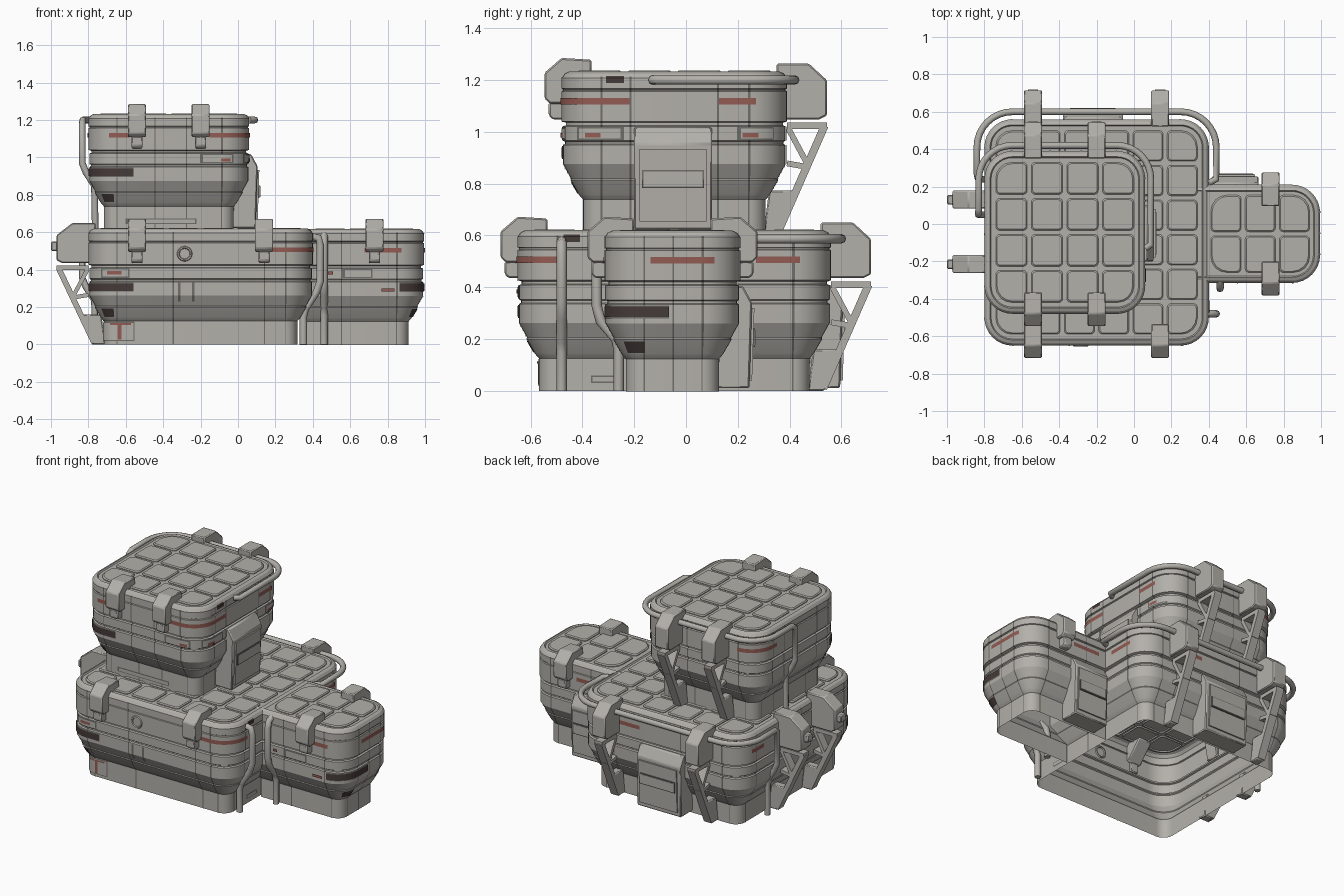
import bpy, bmesh, math
from mathutils import Vector

cube = bpy.data.objects.get("Cube")
if cube:
    bpy.data.objects.remove(cube)


def material(name, rgb):
    m = bpy.data.materials.new(name)
    m.use_nodes = True
    m.diffuse_color = (*rgb, 1)
    m.node_tree.nodes["Principled BSDF"].inputs["Base Color"].default_value = (*rgb, 1)
    return m


GREY = material("warm grey", (0.45, 0.435, 0.40))
SEAM = material("seam grey", (0.16, 0.155, 0.14))
RED = material("faded red", (0.29, 0.105, 0.085))
DARK = material("dark brown", (0.06, 0.043, 0.04))

# Module: x range, y range, base height
MAIN = (-0.8, 0.4, -0.65, 0.56, 0.0)
ANNEX = (0.0, 0.995, -0.315, 0.21, -0.002)
TOWER = (-0.8, 0.06, -0.48, 0.39, 0.613)
RADIUS = 0.15

# Wall profile: inset and height
WALL = [(.083, 0), (.083, .125), (.072, .137), (.066, .145), (.034, .2), (.036, .206),
        (.005, .262), (.005, .335), (.013, .34), (.013, .348), (.005, .353), (.005, .408),
        (.016, .412), (.016, .422), (0, .427), (0, .543), (.006, .546), (.006, .551),
        (0, .554), (0, .595), (.012, .612), (.03, .62), (.036, .612), (.055, .612)]


def new_object(name, bm, mat):
    bmesh.ops.recalc_face_normals(bm, faces=bm.faces)
    me = bpy.data.meshes.new(name)
    bm.to_mesh(me)
    bm.free()
    me.materials.append(mat)
    ob = bpy.data.objects.new(name, me)
    bpy.context.collection.objects.link(ob)
    return ob


def outline(m, segs=8, step=None):
    """Rounded rectangle as (point, outward normal) pairs, counter-clockwise."""
    x0, x1, y0, y1, _ = m
    pts = []
    for k, (cx, cy) in enumerate([(x1 - RADIUS, y0 + RADIUS), (x1 - RADIUS, y1 - RADIUS),
                                  (x0 + RADIUS, y1 - RADIUS), (x0 + RADIUS, y0 + RADIUS)]):
        for i in range(segs + 1):
            a = math.pi / 2 * (k - 1 + i / segs)
            n = Vector((math.cos(a), math.sin(a)))
            pts.append((Vector((cx, cy)) + n * RADIUS, n))
    if not step:
        return pts
    dense = []
    for (p, n), (q, nq) in zip(pts, pts[1:] + pts[:1]):
        count = max(1, round((q - p).length / step))
        dense += [(p.lerp(q, i / count), n.lerp(nq, i / count)) for i in range(count)]
    return dense


def inset_at(z):
    for (d0, z0), (d1, z1) in zip(WALL, WALL[1:]):
        if z0 <= z <= z1 and z1 > z0:
            return d0 + (d1 - d0) * (z - z0) / (z1 - z0)
    return 0


def skin(bm, rings, closed):
    for a, b in zip(rings, rings[1:]):
        for i in range(len(a) - (0 if closed else 1)):
            j = (i + 1) % len(a)
            bm.faces.new((a[i], a[j], b[j], b[i]))


def shell(name, m, cut_x=None):
    bm = bmesh.new()
    rings = [[bm.verts.new((*(p - n * d), m[4] + z)) for p, n in outline(m)] for d, z in WALL]
    skin(bm, rings, True)
    bm.faces.new(rings[-1])
    if cut_x is not None:
        bmesh.ops.bisect_plane(bm, geom=bm.verts[:] + bm.edges[:] + bm.faces[:],
                               plane_co=(cut_x, 0, 0), plane_no=(1, 0, 0), clear_inner=True)
    new_object(name, bm, GREY)


def band(name, m, start, end, z0, z1, mat, proud=0.004):
    """Thin plate hugging the wall, counter-clockwise from start to end."""
    pts = outline(m, 24, 0.007)
    near = lambda q: min(range(len(pts)), key=lambda i: (pts[i][0] - Vector(q)).length)
    i0, i1 = near(start), near(end)
    if i1 <= i0:
        i1 += len(pts)
    path = [pts[i % len(pts)] for i in range(i0, i1 + 1)]
    levels = [z0] + [z for _, z in WALL if z0 < z < z1] + [z1]
    bm = bmesh.new()
    skin(bm, [[bm.verts.new((*(p + n * (proud - inset_at(z))), m[4] + z)) for p, n in path]
              for z in levels], False)
    new_object(name, bm, mat)


def frame(name, m, start, end, z0, z1):
    """Outlined panel: dark border with a grey plate on it."""
    s, e = Vector(start), Vector(end)
    t = (e - s).normalized() * 0.01
    band(name + "_border", m, s, e, z0, z1, SEAM, 0.003)
    band(name, m, s + t, e - t, z0 + 0.006, z1 - 0.006, GREY, 0.006)


def prism(name, at, angle, base, profile, width, mat=GREY, bevel=0.006):
    """Extrude an (outward, height) profile across a wall facing the given angle."""
    n = Vector((math.cos(angle), math.sin(angle)))
    t = Vector((-n.y, n.x))
    bm = bmesh.new()
    sides = [[bm.verts.new((*(Vector(at) + n * d + t * s * width / 2), base + z))
              for d, z in profile] for s in (-1, 1)]
    skin(bm, sides, True)
    for side in sides:
        bm.faces.new(side)
    ob = new_object(name, bm, mat)
    if bevel:
        mod = ob.modifiers.new("Bevel", "BEVEL")
        mod.width, mod.segments = bevel, 1


def bar(name, at, angle, base, a, b, t, width):
    a, b = Vector(a), Vector(b)
    side = Vector((a.y - b.y, b.x - a.x)).normalized() * t / 2
    prism(name, at, angle, base, [a - side, b - side, b + side, a + side], width, GREY, 0)


def clasp(at, angle, base):
    prism("clasp", at, angle, base, [(-.115, .61), (-.115, .665), (0, .672), (.066, .615),
                                     (.066, .515), (.045, .495), (-.01, .495)], .096)
    prism("clasp_latch", at, angle, base, [(-.01, .5), (.05, .5), (.05, .45),
                                           (.035, .435), (-.01, .435)], .06)


def bracket(at, angle, base, depth=.155):
    prism("bracket", at, angle, base, [(-.04, .605), (-.04, .65), (.085, .65), (depth, .585),
                                       (depth, .45), (depth - .03, .435), (-.01, .435)], .096)
    for a, b, t in [((.0, .41), (depth, .41), .025), ((depth - .01, .41), (-.03, .01), .03),
                    ((.005, .40), (.085, .25), .022), ((.0, .265), (.085, .25), .022)]:
        bar("bracket_strut", at, angle, base, a, b, t, .055)
    prism("bracket_foot", at, angle, base, [(-.09, 0), (-.025, 0), (.045, .16), (-.07, .16)], .055)


def door(name, at, angle, base, width):
    prism(name, at, angle, base, [(-.1, .01), (.035, .01), (.045, .34), (.01, .405),
                                  (-.05, .405)], width)
    prism(name + "_panel", at, angle, base, [(.03, .04), (.045, .04), (.054, .32), (.04, .32)],
          width * .86, GREY, 0)
    for z, h, mat, out, k in [(.17, .07, SEAM, .056, .8), (.176, .058, GREY, .059, .76)]:
        prism(name + "_slot", at, angle, base, [(.045, z), (out, z), (out, z + h), (.045, z + h)],
              width * k, mat, 0)


def pipe(name, points, r):
    cu = bpy.data.curves.new(name, "CURVE")
    cu.dimensions, cu.bevel_depth, cu.bevel_resolution = "3D", r, 2
    cu.use_fill_caps = True
    sp = cu.splines.new("POLY")
    sp.points.add(len(points) - 1)
    for q, p in zip(sp.points, points):
        q.co = (*p, 1)
    cu.materials.append(GREY)
    bpy.context.collection.objects.link(bpy.data.objects.new(name, cu))


def tiles(name, x0, x1, y0, y1, cols, rows, top):
    """Raised roof tiles with softened corners."""
    bm = bmesh.new()
    w, h = (x1 - x0) / cols, (y1 - y0) / rows
    for i in range(cols):
        for j in range(rows):
            rings = []
            for grow, z in [(0, top - .01), (0, top + .005), (-.006, top + .011)]:
                ring = []
                for k, (sx, sy) in enumerate([(1, -1), (1, 1), (-1, 1), (-1, -1)]):
                    outer = i == (cols - 1 if sx > 0 else 0) and j == (rows - 1 if sy > 0 else 0)
                    r = .085 if outer else .02
                    cx = x0 + w * (i + .5) + sx * (w / 2 - .011 + grow - r)
                    cy = y0 + h * (j + .5) + sy * (h / 2 - .011 + grow - r)
                    for s in range(5):
                        a = math.pi / 2 * (k - 1 + s / 4)
                        ring.append(bm.verts.new((cx + r * math.cos(a), cy + r * math.sin(a), z)))
                rings.append(ring)
            skin(bm, rings, True)
            bm.faces.new(rings[-1])
    new_object(name, bm, GREY)


# Walls and roofs
shell("main_shell", MAIN)
shell("annex_shell", ANNEX, 0.33)
shell("tower_shell", TOWER)
tiles("main_roof_tiles", -.75, .35, -.6, .51, 6, 6, .612)
tiles("annex_roof_tiles", .4, .95, -.27, .165, 3, 2, .61)
tiles("tower_roof_tiles", -.75, .01, -.43, .34, 4, 4, 1.225)

# Clasps, brackets and doors
FRONT, BACK, EAST, WEST = -math.pi / 2, math.pi / 2, 0, math.pi
for m, xs in [(MAIN, (-.54, .14)), (TOWER, (-.54, -.2))]:
    for x in xs:
        clasp((x, m[2]), FRONT, m[4])
        bracket((x, m[3]), BACK, m[4])
clasp((.73, ANNEX[2]), FRONT, 0)
clasp((.73, ANNEX[3]), BACK, 0)
for y in (-.215, .13):
    bracket((MAIN[0], y), WEST, 0, .17)
    prism("bracket_peg", (MAIN[0], y), WEST, 0, [(.15, .5), (.2, .5), (.2, .55), (.15, .55)], .05)
door("tower_door", (TOWER[1], -.05), EAST, TOWER[4], .3)
door("main_back_door", (-.22, MAIN[3]), BACK, 0, .32)
door("annex_back_door", (.54, ANNEX[3]), BACK, 0, .25)

# Rails around the back, running down into hoses on the west side
for name, m, y_west, y_east, out in [("main_rail", MAIN, .24, .22, .04),
                                     ("tower_rail", TOWER, .05, -.13, .03)]:
    z = m[4] + .587
    arc = [(*(p + n * out), z) for p, n in outline(m)[9:27]]
    xw, xe = m[0] - .033, m[1] + out
    pipe(name, [(m[1], y_east, z), (xe, y_east + .02, z)] + arc
         + [(m[0] - out, y_west + .03, z), (xw, y_west, z - .02), (xw, y_west, z - .23),
            (xw + .02, y_west, z - .28), (xw + .065, y_west, z - .35), (xw + .07, y_west, m[4])], .018)

# Hoses in the corner between main block and annex
pipe("main_hose", [(.38, -.48, .58), (.43, -.48, .57), (.44, -.48, .53), (.44, -.48, .34),
                   (.42, -.48, .28), (.36, -.48, .19), (.35, -.48, .15), (.35, -.48, 0)], .02)
pipe("annex_hose", [(.46, -.29, .59), (.46, -.335, .57), (.46, -.345, .53), (.46, -.345, .33),
                    (.46, -.33, .27), (.46, -.27, .2), (.46, -.26, .16), (.46, -.26, 0)], .02)

# Upright panel seams
for m, xs, ys in [(MAIN, (-.65, -.35, .14, .25), (-.5, -.05, .41)), (ANNEX, (.55, .845), (-.165, -.05, .06)),
                  (TOWER, (-.65, -.45, -.28, -.09), (-.33, -.22, .12, .24))]:
    spots = [(x, y) for x in xs for y in m[2:4]] + [(x, y) for y in ys for x in m[:2]]
    for x, y in spots:
        if m is ANNEX and x < .4:
            continue
        s = Vector((x, y))
        d = Vector((.0, .007)) if x == m[1] else Vector((0, -.007)) if x == m[0] else \
            Vector((.007, 0)) if y == m[2] else Vector((-.007, 0))
        band("upright_seam", m, s, s + d, .0, .6, SEAM, .002)

# Red stripes
for m, a, b in [(MAIN, (.17, -.65), (.4, -.48)), (MAIN, (.4, .27), (.4, .44)),
                (MAIN, (.1, .56), (-.06, .56)), (MAIN, (-.8, .45), (-.8, .33)),
                (ANNEX, (.68, -.315), (.87, -.315)), (ANNEX, (.995, -.14), (.995, .11)),
                (ANNEX, (.65, .21), (.45, .21)),
                (TOWER, (-.15, -.48), (.06, -.22)), (TOWER, (.06, .13), (.06, .27)),
                (TOWER, (-.69, -.48), (-.58, -.48)), (TOWER, (-.65, .39), (-.8, .2))]:
    band("red_stripe", m, a, b, .493, .518, RED)

# Dark corner windows, lower vents and roof-edge grilles
for m, a, b, c, d in [(MAIN, (-.8, -.53), (-.56, -.65), (-.76, -.61), (-.67, -.65)),
                      (TOWER, (-.8, -.36), (-.56, -.48), (-.76, -.44), (-.67, -.48)),
                      (ANNEX, (.865, -.315), (.995, -.07), (.965, -.27), (.995, -.155))]:
    band("window_border", m, a, b, .282, .332, SEAM, .003)
    band("corner_window", m, a, b, .287, .327, DARK, .006)
    band("lower_vent", m, c, d, .148, .192, DARK)
band("tower_grille", TOWER, (.06, -.31), (.06, -.24), .575, .603, DARK)
band("main_grille", MAIN, (.4, -.47), (.4, -.41), .575, .603, DARK)

# Outlined panels, red markers
for m, a, b in [(TOWER, (.04, -.43), (.06, -.24)), (TOWER, (.06, .2), (.04, .36)),
                (TOWER, (-.2, -.48), (-.02, -.47)), (MAIN, (-.74, -.64), (-.58, -.65)),
                (ANNEX, (.56, -.315), (.72, -.315))]:
    frame("side_panel", m, a, b, .356, .406)
for m, a, b, z in [(TOWER, (.06, -.39), (.06, -.33), .365), (TOWER, (.06, .22), (.06, .28), .365),
                   (TOWER, (-.09, -.48), (-.04, -.48), .365), (MAIN, (-.7, -.65), (-.62, -.65), .375),
                   (ANNEX, (.48, -.315), (.51, -.315), .375), (ANNEX, (.77, -.315), (.84, -.315), .285)]:
    band("red_marker", m, a, b, z, z + .017, RED, .009)
for m, a, b in [(MAIN, (.4, -.37), (.4, -.26)), (TOWER, (-.6, -.48), (-.22, -.48))]:
    frame("foot_panel", m, a, b, .03, .06)
band("foot_hatch_border", MAIN, (-.8, -.53), (-.55, -.65), .018, .122, SEAM, .003)
band("foot_hatch", MAIN, (-.8, -.515), (-.56, -.65), .024, .116, GREY, .005)
band("foot_hatch_top", MAIN, (-.72, -.65), (-.57, -.65), .105, .114, RED, .008)
band("foot_hatch_stripe", MAIN, (-.64, -.65), (-.625, -.65), .026, .105, RED, .008)
for x in (-.325, -.245):
    band("front_slot", MAIN, (x, -.65), (x + .016, -.65), .23, .33, SEAM)

# Round port on the front
bpy.ops.mesh.primitive_torus_add(location=(-.285, -.65, .485), rotation=(math.pi / 2, 0, 0),
                                 major_radius=.034, minor_radius=.007,
                                 major_segments=24, minor_segments=6)
bpy.context.object.name = "round_port"
bpy.context.object.data.materials.append(GREY)

# Smooth rounded walls while keeping hard edges
bpy.ops.object.select_all(action="DESELECT")
for ob in bpy.context.scene.objects:
    if ob.type == "MESH":
        ob.select_set(True)
        bpy.context.view_layer.objects.active = ob
bpy.ops.object.shade_smooth_by_angle(angle=math.radians(25))
